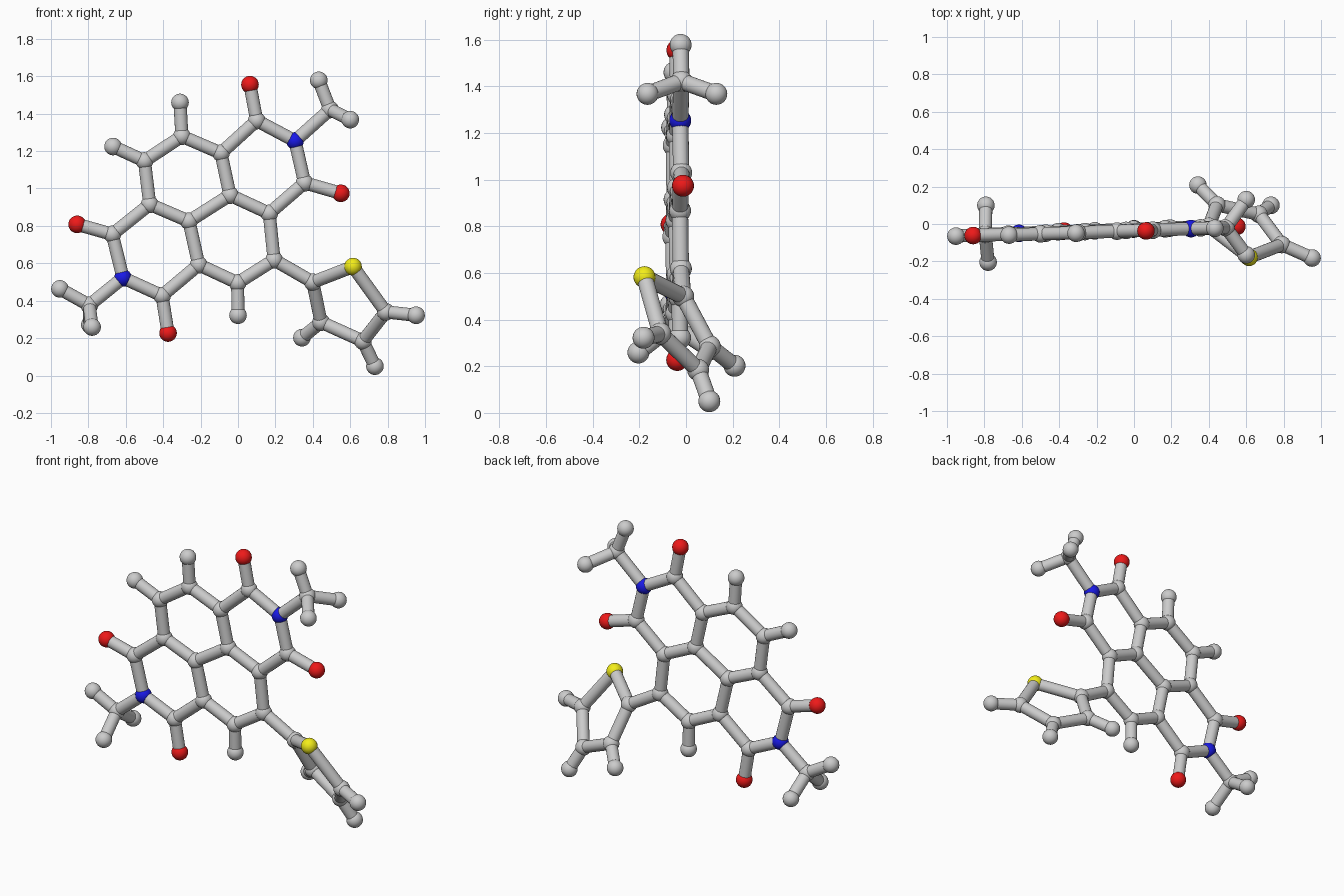
import bpy, bmesh
from mathutils import Vector, Matrix

if "Cube" in bpy.data.objects:
    bpy.data.objects.remove(bpy.data.objects["Cube"])

BALL, ROD = 0.047, 0.035


def flat(x, z):
    """Point on the slightly tilted plane of the fused rings."""
    return (x, -0.022 + 0.036 * x - 0.011 * z, z)


# Atoms lying in the fused ring plane (x, z)
atoms = {name: flat(*p) for name, p in {
    "C1": (.10, 1.363), "N1": (.305, 1.254), "C2": (.356, 1.03), "C3": (.167, .867),
    "C4": (-.043, .964), "C5": (-.091, 1.189), "C6": (-.30, 1.279), "C7": (-.50, 1.147),
    "C8": (-.472, .915), "C9": (-.262, .825), "C10": (-.21, .592), "C11": (-.002, .495),
    "C12": (.193, .618), "C13": (-.672, .755), "N2": (-.615, .522), "C14": (-.406, .427),
    "O1": (.064, 1.555), "O2": (.55, .974), "O3": (-.86, .808), "O4": (-.374, .227),
    "H6": (-.31, 1.46), "H7": (-.668, 1.224), "H11": (0, .322),
    "M1": (.492, 1.422), "M2": (-.795, .376),
}.items()}

# Methyl ends and the twisted five-sided ring (x, y, z)
atoms.update({
    "H1a": (.432, -.023, 1.578), "H1b": (.60, .13, 1.368), "H1c": (.60, -.165, 1.368),
    "H2a": (-.952, -.065, .463), "H2b": (-.792, .10, .272), "H2c": (-.78, -.204, .259),
    "C15": (.40, -.012, .499), "S1": (.615, -.178, .582), "C16": (.79, -.11, .34),
    "C17": (.668, .052, .184), "C18": (.444, .102, .285),
    "H16": (.952, -.182, .322), "H17": (.732, .10, .05), "H18": (.342, .208, .202),
})

# Chains of bonded atoms
chains = """C1 N1 C2 C3 C4 C5 C1 O1|C5 C6 C7 C8 C9 C4|C9 C10 C11 C12 C3|C8 C13 N2 C14 C10
C2 O2|C13 O3|C14 O4|C6 H6|C7 H7|C11 H11|N1 M1 H1a|M1 H1b|M1 H1c|N2 M2 H2a|M2 H2b|M2 H2c
C12 C15 S1 C16 C17 C18 C15|C16 H16|C17 H17|C18 H18""".replace("\n", "|")


def finish(bm, name, colour=None):
    mesh = bpy.data.meshes.new(name)
    bm.to_mesh(mesh)
    bm.free()
    obj = bpy.data.objects.new(name, mesh)
    bpy.context.collection.objects.link(obj)
    if colour:
        mat = bpy.data.materials.new(name + "_colour")
        mat.diffuse_color = colour
        mat.use_nodes = True
        mat.node_tree.nodes["Principled BSDF"].inputs["Base Color"].default_value = mat.diffuse_color
        mesh.materials.append(mat)
    bpy.ops.object.select_all(action='DESELECT')
    obj.select_set(True)
    bpy.context.view_layer.objects.active = obj
    bpy.ops.object.shade_smooth_by_angle()


# Balls, one object per element
for letters, name, colour in (("CM", "carbon_balls", None), ("H", "hydrogen_balls", None),
                              ("O", "oxygen_balls", (.85, .01, .01, 1)),
                              ("N", "nitrogen_balls", (.01, .01, .8, 1)),
                              ("S", "sulphur_ball", (.9, .85, .01, 1))):
    bm = bmesh.new()
    for key, pos in atoms.items():
        if key[0] in letters:
            bmesh.ops.create_uvsphere(bm, u_segments=24, v_segments=16, radius=BALL,
                                      matrix=Matrix.Translation(pos))
    finish(bm, name, colour)

# Bond rods between neighbouring atoms
bm = bmesh.new()
for chain in chains.split("|"):
    names = chain.split()
    for a, b in zip(names, names[1:]):
        p, q = Vector(atoms[a]), Vector(atoms[b])
        turn = (q - p).to_track_quat('Z', 'Y').to_matrix().to_4x4()
        bmesh.ops.create_cone(bm, cap_ends=True, segments=20, radius1=ROD, radius2=ROD,
                              depth=(q - p).length,
                              matrix=Matrix.Translation((p + q) / 2) @ turn)
finish(bm, "bond_rods")
